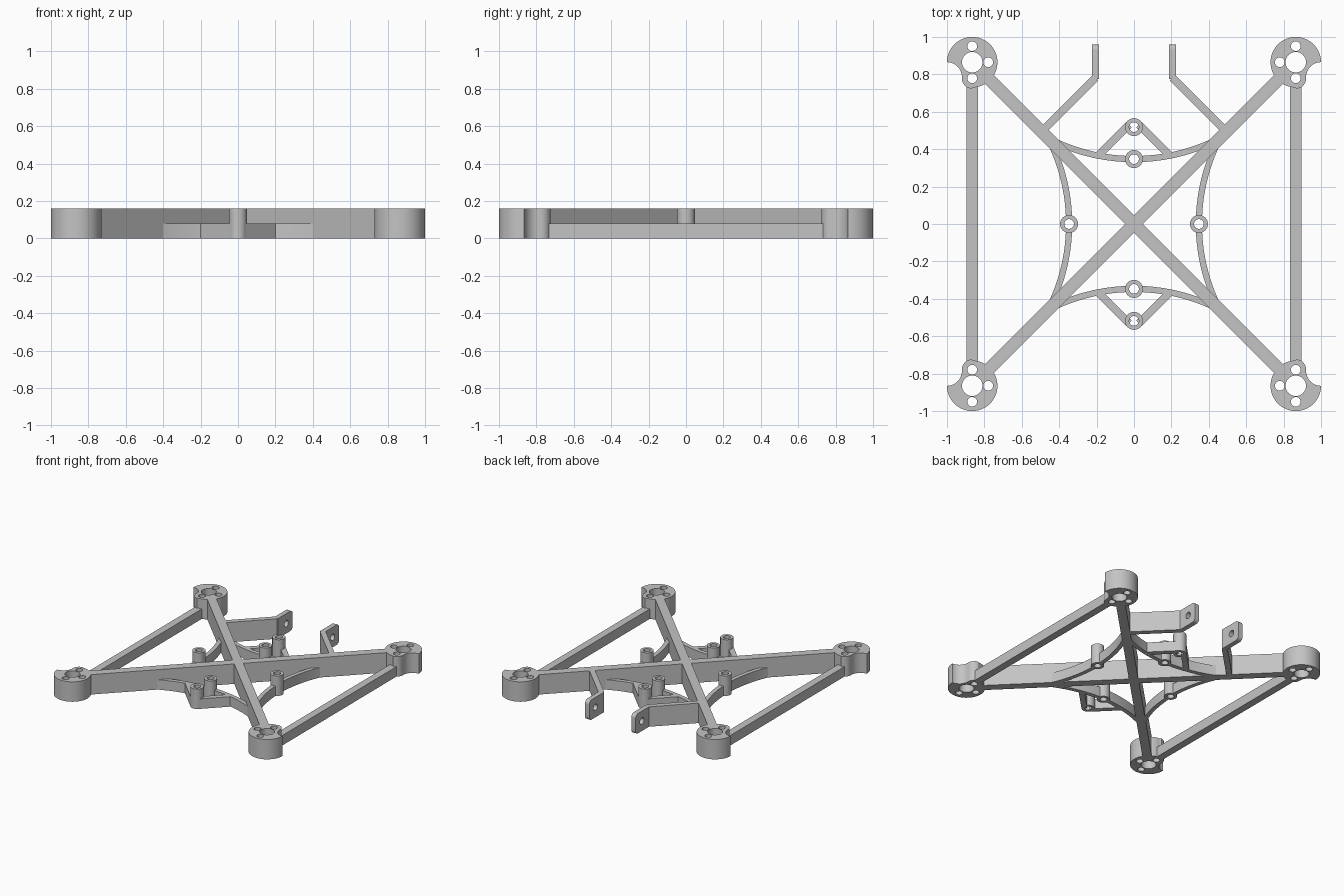
import bpy, bmesh
from math import sin, cos, asin, radians, pi, hypot
from mathutils import Matrix, Vector

cube = bpy.data.objects.get("Cube")
if cube:
    bpy.data.objects.remove(cube, do_unlink=True)

FULL, HALF = 0.16, 0.08      # heights of tall and low parts
MOUNT = 0.865                # motor mount offset from the centre
RING, BORE = 0.048, 0.026    # standoff radii

grey = bpy.data.materials.new("plain_grey")
grey.use_nodes = True
colour = (0.55, 0.55, 0.55, 1)
grey.diffuse_color = colour
grey.node_tree.nodes["Principled BSDF"].inputs["Base Color"].default_value = colour


def arc(cx, cy, r, start, end, n=16):
    """Points on an arc, angles in degrees."""
    steps = [radians(start + (end - start) * i / n) for i in range(n + 1)]
    return [(cx + r * cos(a), cy + r * sin(a)) for a in steps]


def circle(cx, cy, r, n=32):
    return arc(cx, cy, r, 0, 360, n)[:-1]


def ribbon(path, width):
    """Outline of a flat strip that follows a path."""
    left, right = [], []
    for i, (x, y) in enumerate(path):
        ax, ay = path[max(i - 1, 0)]
        bx, by = path[min(i + 1, len(path) - 1)]
        k = width / 2 / hypot(bx - ax, by - ay)
        nx, ny = (ay - by) * k, (bx - ax) * k
        left.append((x + nx, y + ny))
        right.append((x - nx, y - ny))
    return left + right[::-1]


def plate(name, outline, height, holes=(), place=Matrix()):
    """Extrude an outline with holes and put it in place."""
    bm = bmesh.new()
    for loop in [outline, *holes]:
        verts = [bm.verts.new((x, y, 0)) for x, y in loop]
        for i, v in enumerate(verts):
            bm.edges.new((verts[i - 1], v))
    bmesh.ops.triangle_fill(bm, use_beauty=True, edges=bm.edges[:])
    top = bmesh.ops.extrude_face_region(bm, geom=bm.faces[:], use_keep_orig=True)
    moved = [g for g in top["geom"] if isinstance(g, bmesh.types.BMVert)]
    bmesh.ops.translate(bm, verts=moved, vec=(0, 0, height))
    bm.transform(place)
    bmesh.ops.recalc_face_normals(bm, faces=bm.faces[:])
    for f in bm.faces:
        f.smooth = True
    for e in bm.edges:
        e.smooth = e.calc_face_angle(0) < 0.6
    mesh = bpy.data.meshes.new(name)
    bm.to_mesh(mesh)
    bm.free()
    mesh.materials.append(grey)
    obj = bpy.data.objects.new(name, mesh)
    bpy.context.collection.objects.link(obj)
    return obj


def mirror(sx, sy):
    return Matrix.Diagonal((sx, sy, 1, 1))


# Crossed arms
cross = []
half_arm, reach = 0.034, 1.12
for k in range(4):
    turn = Matrix.Rotation(radians(45 + 90 * k), 2)
    for p in ((half_arm, -half_arm), (reach, -half_arm), (reach, half_arm)):
        cross.append(tuple(turn @ Vector(p)))
plate("crossed_arms", cross, FULL)

# Motor mounts: round pad, small boss and a concave notch on the outer side
R = 0.135
pad = (arc(0, 0, R, 0, 268, 48)
       + arc(0, -0.086, 0.055, -85, 0, 10)
       + arc(R, -0.08, 0.08, 178, 92, 14))
pad_holes = [circle(0, 0, 0.055)] + [
    circle(x, y, BORE, 20) for x, y in ((0, 0.086), (0, -0.086), (-0.086, 0))]
for sy, end in ((-1, "front"), (1, "back")):
    for sx, side in ((1, "left"), (-1, "right")):
        spot = mirror(sx, sy) @ Matrix.Translation((MOUNT, MOUNT, 0))
        plate(f"motor_mount_{end}_{side}", pad, FULL, pad_holes, spot)

# Low side rails between the mounts
for sx, side in ((1, "left"), (-1, "right")):
    plate(f"side_rail_{side}", ribbon([(MOUNT, -0.745), (MOUNT, 0.745)], 0.06),
          HALF, place=mirror(sx, 1))

# Bowed braces with a standoff in the middle of each side
near, bow = 0.347, 1.0
first, last = asin(0.04 / bow), asin(0.435 / bow)
bend = []
for i in range(15):
    a = first + (last - first) * i / 14
    bend.append((bow * sin(a), near + bow * (1 - cos(a))))
for k, side in enumerate(("back", "left", "front", "right")):
    turn = Matrix.Rotation(-pi / 2 * k, 4, "Z")
    for sx in (1, -1):
        plate(f"bowed_brace_{side}", ribbon(bend, 0.033), HALF,
              place=turn @ mirror(sx, 1))
    plate(f"standoff_{side}", circle(0, near, RING), FULL,
          [circle(0, near, BORE)], turn)

# Outer standoffs on angled struts
far = 0.518
for sy, end in ((-1, "front"), (1, "back")):
    plate(f"outer_standoff_{end}", circle(0, far, RING), FULL,
          [circle(0, far, BORE)], mirror(1, sy))
    for sx in (1, -1):
        plate(f"angled_strut_{end}", ribbon([(0.185, 0.372), (0.026, 0.531)], 0.042),
              HALF, place=mirror(sx, sy))

# Rear brackets: diagonal web and an upright tab with a cross hole
tab = ([(0.775, 0), (0.93, 0)] + arc(0.93, 0.03, 0.03, -80, 0, 8)
       + arc(0.93, FULL - 0.03, 0.03, 0, 90, 8) + [(0.775, FULL)])
upright = Matrix(((0, 0, 1), (1, 0, 0), (0, 1, 0))).to_4x4()
for sx, side in ((1, "left"), (-1, "right")):
    plate(f"bracket_web_{side}", ribbon([(0.485, 0.502), (0.206, 0.781)], 0.042),
          FULL, place=mirror(sx, 1))
    spot = mirror(sx, 1) @ Matrix.Translation((0.187, 0, 0)) @ upright
    plate(f"bracket_tab_{side}", tab, 0.038, [circle(0.88, HALF, BORE, 20)], spot)
